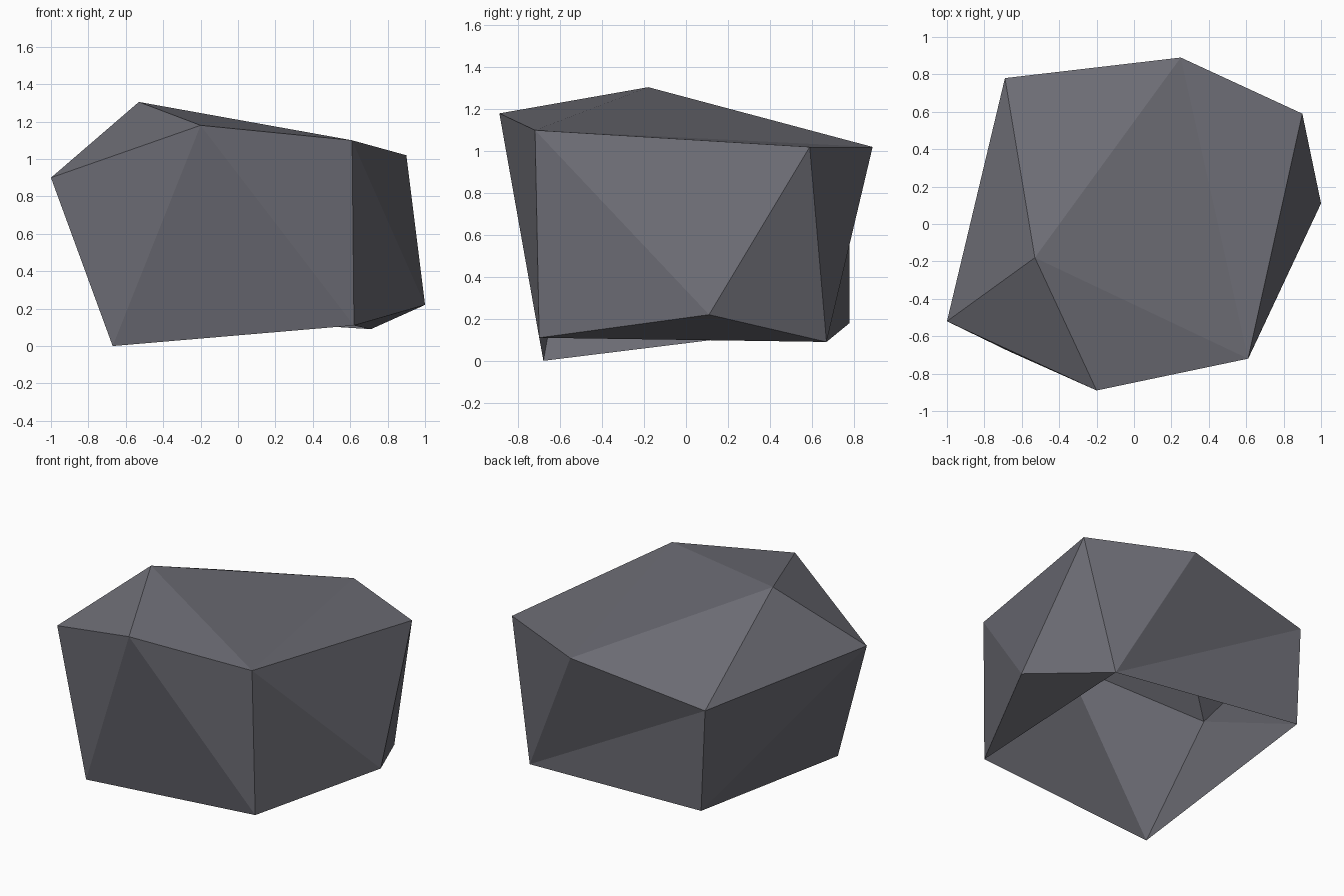
import bpy, bmesh

if "Cube" in bpy.data.objects:
    bpy.data.objects.remove(bpy.data.objects["Cube"])

# Low-poly boulder: a faceted shell, open underneath
corners = {
    # upper rim, counter-clockwise from the left, then the peak
    "A": (-1.00, -0.52, 0.90), "B": (-0.20, -0.89, 1.18), "C": (0.61, -0.72, 1.10),
    "D": (0.90, 0.59, 1.02), "E": (0.25, 0.89, 1.02), "F": (-0.69, 0.78, 0.87),
    "G": (-0.53, -0.18, 1.305),
    # lower rim
    "H": (-0.67, -0.68, 0.00), "I": (0.62, -0.70, 0.11), "J": (1.00, 0.11, 0.22),
    "K": (0.71, 0.67, 0.09), "L": (-0.66, 0.78, 0.18),
}
top = "GAB GBC GCE CDE GEF GFA"
sides = "AHB BHI BIC CIJ CJD DJK JIK DKE EKF FKL FLA ALH"

stone = bpy.data.materials.new("dark grey stone")
stone.diffuse_color = (0.150, 0.150, 0.175, 1)
stone.use_nodes = True
stone.node_tree.nodes["Principled BSDF"].inputs["Base Color"].default_value = stone.diffuse_color

bm = bmesh.new()
v = {name: bm.verts.new(co) for name, co in corners.items()}
for tri in (top + " " + sides).split():
    bm.faces.new([v[c] for c in tri])
bmesh.ops.recalc_face_normals(bm, faces=bm.faces)
# make sure the shell faces outward
bm.normal_update()
peak_face = max(bm.faces, key=lambda f: f.calc_center_median().z)
if peak_face.normal.z < 0:
    bmesh.ops.reverse_faces(bm, faces=bm.faces)

mesh = bpy.data.meshes.new("boulder")
bm.to_mesh(mesh)
bm.free()
mesh.materials.append(stone)
boulder = bpy.data.objects.new("boulder", mesh)
bpy.context.collection.objects.link(boulder)
